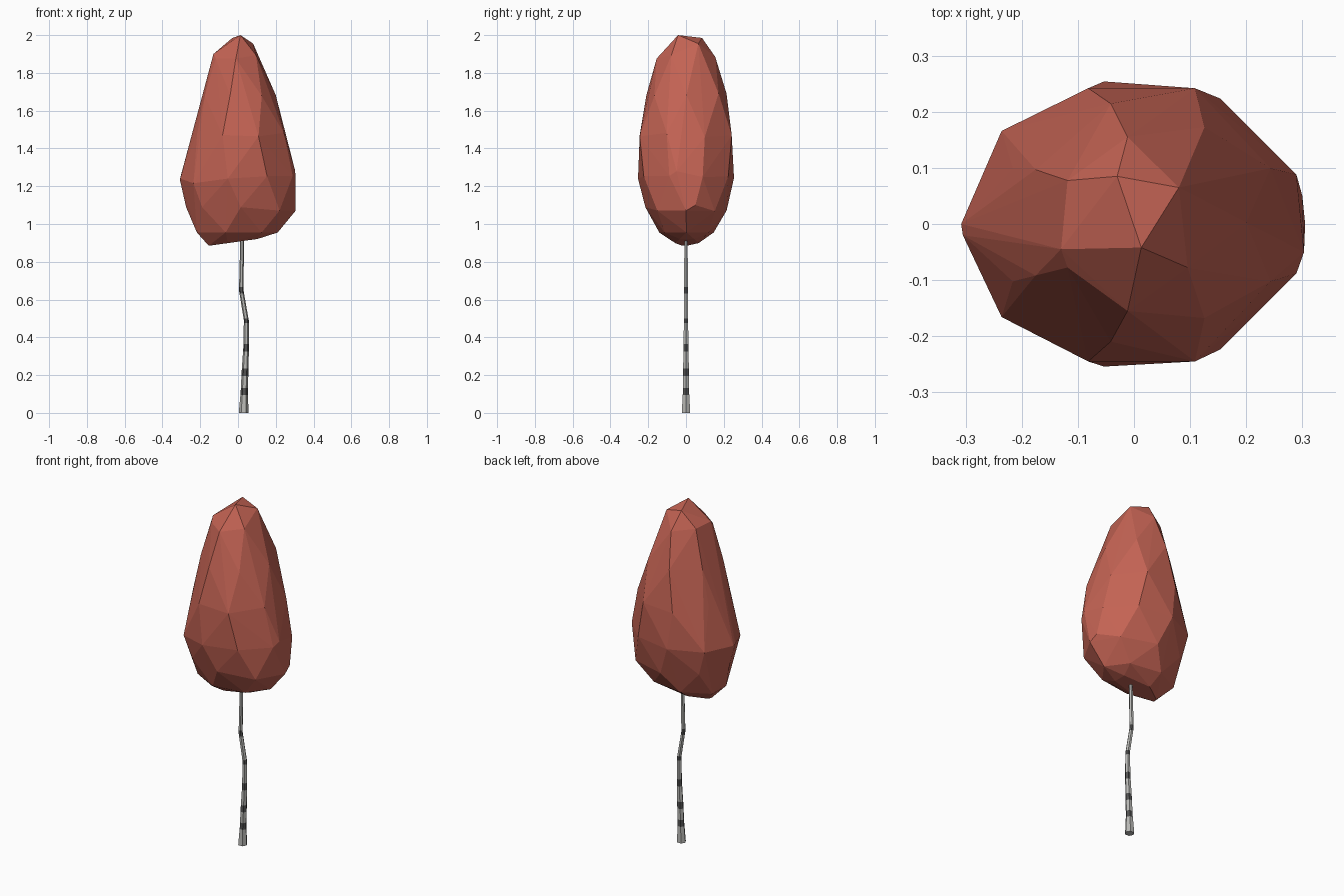
import bpy, bmesh, math, random

if "Cube" in bpy.data.objects:
    bpy.data.objects.remove(bpy.data.objects["Cube"])

random.seed(4)


def material(name, rgb):
    m = bpy.data.materials.new(name)
    m.diffuse_color = (*rgb, 1)
    m.use_nodes = True
    m.node_tree.nodes["Principled BSDF"].inputs["Base Color"].default_value = m.diffuse_color
    return m


def finish(bm, name, mats):
    bmesh.ops.recalc_face_normals(bm, faces=bm.faces)
    me = bpy.data.meshes.new(name)
    bm.to_mesh(me)
    bm.free()
    for m in mats:
        me.materials.append(m)
    ob = bpy.data.objects.new(name, me)
    bpy.context.collection.objects.link(ob)
    return ob


foliage = material("red_foliage", (0.55, 0.125, 0.088))
pale = material("pale_bark", (0.48, 0.48, 0.46))
dark = material("dark_bark", (0.085, 0.085, 0.085))

# Crown: faceted hull over staggered rings (z, x min, x max, y min, y max, sides, phase, tilt in x)
rings = [
    (0.905, -0.15, 0.13, -0.06, 0.07, 5, 0.5, 0.14),
    (0.955, -0.24, 0.21, -0.145, 0.15, 7, 0.0, 0.0),
    (1.08, -0.275, 0.305, -0.215, 0.215, 8, 0.0, 0.0),
    (1.24, -0.308, 0.308, -0.258, 0.258, 9, 0.5, 0.05),
    (1.47, -0.235, 0.262, -0.265, 0.262, 8, 0.5, 0.0),
    (1.68, -0.195, 0.20, -0.215, 0.22, 7, 0.0, 0.0),
    (1.89, -0.135, 0.112, -0.155, 0.155, 6, 0.5, 0.0),
]
bm = bmesh.new()
for z, x0, x1, y0, y1, n, phase, tilt in rings:
    cx, cy, rx, ry = (x0 + x1) / 2, (y0 + y1) / 2, (x1 - x0) / 2, (y1 - y0) / 2
    for i in range(n):
        a = math.tau * (i + phase) / n
        x = cx + rx * math.cos(a)
        bm.verts.new((x, cy + ry * math.sin(a),
                      z + tilt * (x - cx) + random.uniform(-0.015, 0.015) * (z > 1)))
# Leaning tip of the crown
for p in [(0.013, -0.042, 2.0), (-0.03, 0.085, 1.985), (0.08, 0.065, 1.955), (-0.13, -0.045, 1.9)]:
    bm.verts.new(p)
# Widest corners of the crown
for p in [(-0.305, -0.02, 1.24), (0.303, -0.05, 1.28), (0.3, 0.05, 1.1), (-0.155, -0.02, 0.885)]:
    bm.verts.new(p)
hull = bmesh.ops.convex_hull(bm, input=bm.verts)
bmesh.ops.delete(bm, geom=[v for v in bm.verts if not v.link_faces], context='VERTS')
finish(bm, "crown", [foliage])

# Trunk: bent tapering tube, path points are (z, x, radius)
path = [(0, 0.03, 0.026), (0.11, 0.033, 0.019), (0.215, 0.037, 0.018), (0.345, 0.043, 0.015),
        (0.49, 0.044, 0.013), (0.65, 0.017, 0.012), (0.91, 0.022, 0.010), (1.1, 0.022, 0.009)]
bands = [(0.094, 0.132), (0.196, 0.236), (0.325, 0.366), (0.475, 0.5), (0.632, 0.667)]


def at(z):
    for (za, xa, ra), (zb, xb, rb) in zip(path, path[1:]):
        if z <= zb:
            t = (z - za) / (zb - za)
            return xa + t * (xb - xa), ra + t * (rb - ra)


SIDES = 6
levels = sorted({p[0] for p in path} | {z for b in bands for z in b})
bm = bmesh.new()
loops = []
for z in levels:
    x, r = at(z)
    loops.append([bm.verts.new((x + r * math.cos(math.tau * i / SIDES),
                                r * math.sin(math.tau * i / SIDES), z)) for i in range(SIDES)])
bm.faces.new(loops[0])
bm.faces.new(loops[-1])
for lo, hi, za, zb in zip(loops, loops[1:], levels, levels[1:]):
    mid = (za + zb) / 2
    for i in range(SIDES):
        j = (i + 1) % SIDES
        f = bm.faces.new((lo[i], lo[j], hi[j], hi[i]))
        # Dark bark rings
        f.material_index = int(any(a < mid < b for a, b in bands))
finish(bm, "trunk", [pale, dark])
